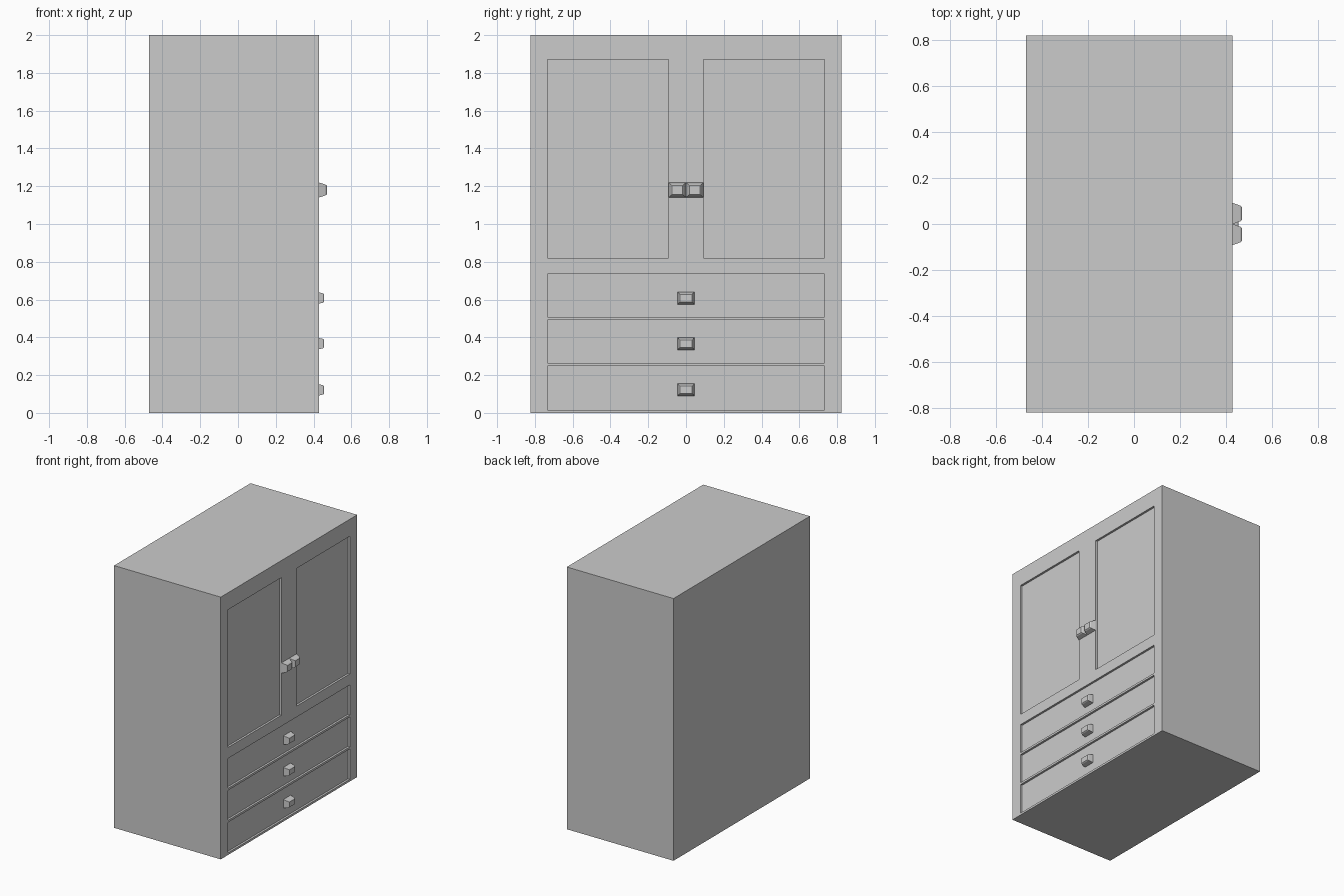
import bpy, bmesh

if "Cube" in bpy.data.objects:
    bpy.data.objects.remove(bpy.data.objects["Cube"])

FRONT = 0.43      # front plane of the cabinet (faces +x)
DEPTH = 0.016     # depth of the recessed panels


def make_object(name, bm):
    bmesh.ops.recalc_face_normals(bm, faces=bm.faces)
    me = bpy.data.meshes.new(name)
    bm.to_mesh(me)
    bm.free()
    ob = bpy.data.objects.new(name, me)
    bpy.context.collection.objects.link(ob)
    return ob


def add_box(bm, x0, x1, y0, y1, z0, z1):
    vs = bmesh.ops.create_cube(bm, size=1)["verts"]
    for v in vs:
        v.co.x = x1 if v.co.x > 0 else x0
        v.co.y = y1 if v.co.y > 0 else y0
        v.co.z = z1 if v.co.z > 0 else z0


def knob(name, y, z, rings):
    # stacked rectangular rings (x, half width, half height), capped at both ends
    bm = bmesh.new()
    loops = [[bm.verts.new((x, y + sy * w, z + sz * h))
              for sy, sz in ((-1, -1), (1, -1), (1, 1), (-1, 1))]
             for x, w, h in rings]
    for a, b in zip(loops, loops[1:]):
        for i in range(4):
            j = (i + 1) % 4
            bm.faces.new((a[i], a[j], b[j], b[i]))
    bm.faces.new(loops[0])
    bm.faces.new(loops[-1])
    return make_object(name, bm)


# cabinet body
bm = bmesh.new()
add_box(bm, -0.47, FRONT, -0.822, 0.822, 0, 2)
body = make_object("cabinet_body", bm)

# recesses for two doors and three drawers
drawers = [(0.016, 0.248), (0.264, 0.492), (0.508, 0.736)]
panels = [(-0.734, -0.092, 0.82, 1.87), (0.092, 0.734, 0.82, 1.87)]
panels += [(-0.734, 0.734, z0, z1) for z0, z1 in drawers]
bm = bmesh.new()
for p in panels:
    add_box(bm, FRONT - DEPTH, FRONT + 0.1, *p)
cutter = make_object("panel_cutter", bm)
cutter.hide_render = True
mod = body.modifiers.new("panels", "BOOLEAN")
mod.operation = "DIFFERENCE"
mod.solver = "EXACT"
mod.object = cutter
bpy.context.view_layer.objects.active = body
bpy.ops.object.modifier_apply(modifier=mod.name)
bpy.data.objects.remove(cutter, do_unlink=True)

# door knobs
for side, s in (("left", -1), ("right", 1)):
    knob(f"door_knob_{side}", s * 0.046, 1.18,
         [(FRONT, 0.046, 0.039), (0.463, 0.034, 0.029), (0.47, 0.027, 0.023)])

# drawer knobs
for i, z in enumerate((0.122, 0.367, 0.608)):
    knob(f"drawer_knob_{i + 1}", 0, z,
         [(FRONT - DEPTH, 0.045, 0.033), (0.449, 0.038, 0.025), (0.456, 0.033, 0.02)])
